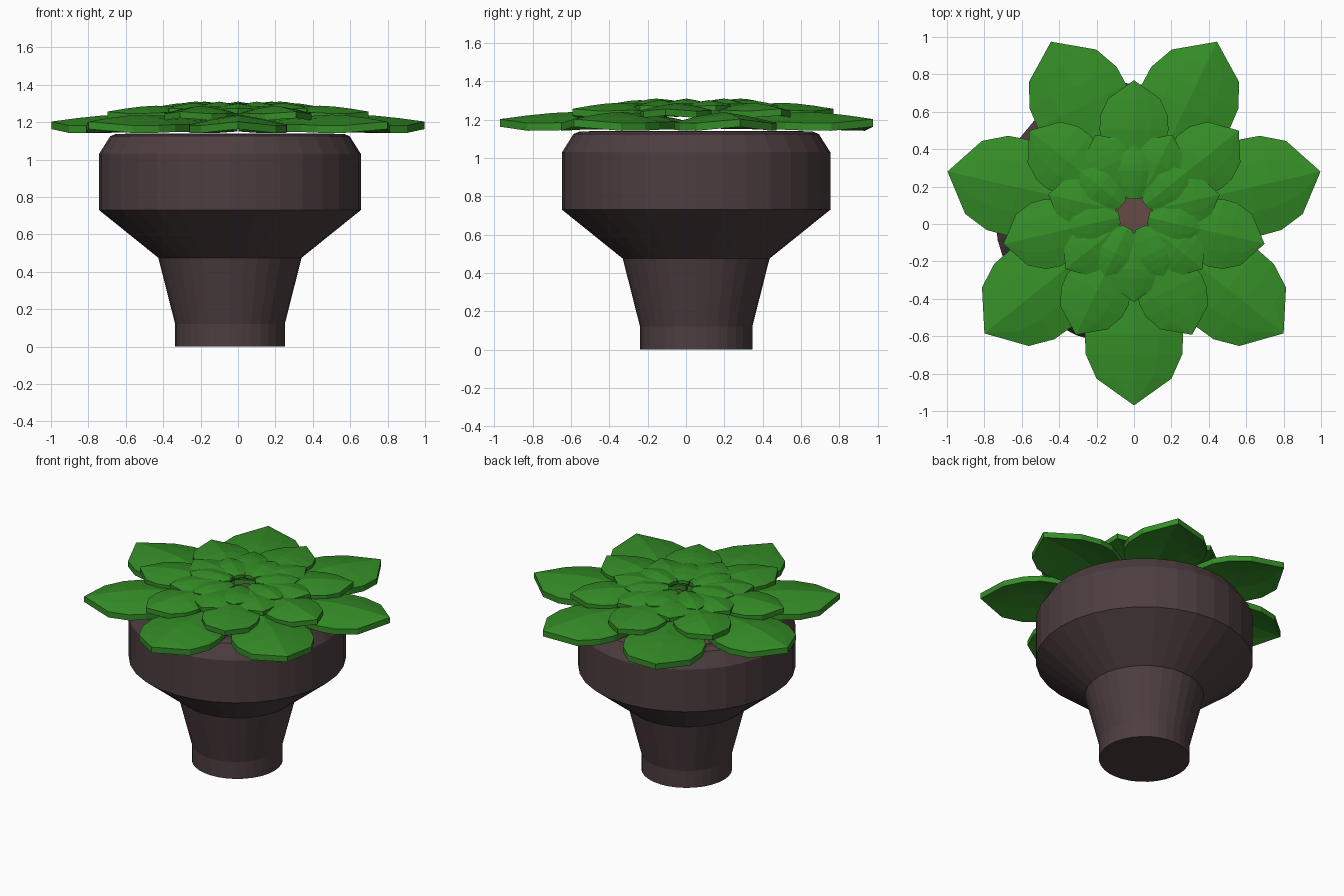
import bpy, bmesh, math
from mathutils import Matrix

if "Cube" in bpy.data.objects:
    bpy.data.objects.remove(bpy.data.objects["Cube"])


def material(name, rgb):
    m = bpy.data.materials.new(name)
    m.diffuse_color = (*rgb, 1)
    m.use_nodes = True
    m.node_tree.nodes["Principled BSDF"].inputs["Base Color"].default_value = m.diffuse_color
    return m


def make_object(name, bm, mat):
    bmesh.ops.recalc_face_normals(bm, faces=bm.faces[:])
    me = bpy.data.meshes.new(name)
    bm.to_mesh(me)
    bm.free()
    me.materials.append(mat)
    ob = bpy.data.objects.new(name, me)
    bpy.context.collection.objects.link(ob)
    return ob


def lathe(name, profile, sides, centre, mat):
    """Revolve an (r, z) profile and cap both ends."""
    bm = bmesh.new()
    rings = [[bm.verts.new((centre[0] + r * math.cos(2 * math.pi * k / sides),
                            centre[1] + r * math.sin(2 * math.pi * k / sides), z))
              for k in range(sides)] for r, z in profile]
    for a, b in zip(rings, rings[1:]):
        for k in range(sides):
            j = (k + 1) % sides
            bm.faces.new((a[k], a[j], b[j], b[k]))
    bm.faces.new(rings[0])
    bm.faces.new(rings[-1])
    return make_object(name, bm, mat)


# radius, half width, ridge height relative to the leaf crown
LEAF = [(0.20, 0.09, -0.03), (0.42, 0.20, -0.01), (0.64, 0.263, 0.0),
        (0.75, 0.258, -0.005), (0.88, 0.20, -0.018), (1.023, 0.0, -0.037)]


def leaf_ring(name, count, start, scale, base, crown, thick, mat):
    """Ring of ridged, pointed leaves, thickened downwards."""
    bm = bmesh.new()
    for i in range(count):
        rot = Matrix.Rotation(math.radians(start) + 2 * math.pi * i / count, 3, 'Z')
        rows = []
        for r, w, dz in LEAF:
            radius = max(r * scale, base) if r < 0.3 else r * scale
            cols = (-1, -0.5, 0, 0.5, 1) if w else (0,)
            row = []
            for c in cols:
                z = crown + dz * (0.5 + 0.5 * scale) - 0.2 * scale * w * abs(c) ** 1.3
                v = bm.verts.new((radius, c * w * scale, z))
                v.co = rot @ v.co
                v.co.y += 0.053
                row.append(v)
            rows.append(row)
        for a, b in zip(rows, rows[1:]):
            for k in range(4):
                if len(b) == 1:
                    bm.faces.new((a[k], b[0], a[k + 1]))
                else:
                    bm.faces.new((a[k], b[k], b[k + 1], a[k + 1]))
    for f in bm.faces:
        f.normal_update()
        if f.normal.z < 0:
            f.normal_flip()
    # lower skin and side walls
    top = bm.faces[:]
    rim = [e for e in bm.edges if e.is_boundary]
    low = {v: bm.verts.new((v.co.x, v.co.y, v.co.z - thick)) for v in bm.verts[:]}
    for f in top:
        bm.faces.new([low[v] for v in reversed(f.verts)])
    for e in rim:
        a, b = e.verts
        bm.faces.new((a, b, low[b], low[a]))
    return make_object(name, bm, mat)


clay = material("dark_clay", (0.075, 0.048, 0.052))
soil_mat = material("soil", (0.13, 0.07, 0.06))
green = material("leaf_green", (0.035, 0.27, 0.02))

# Pot and soil
POT = (-0.043, 0.053)
lathe("pot", [(0.293, 0), (0.293, 0.12), (0.383, 0.475), (0.70, 0.73),
              (0.70, 1.03), (0.64, 1.125), (0.61, 1.137)], 32, POT, clay)
lathe("soil", [(0.56, 1.12), (0.56, 1.14)], 32, POT, soil_mat)

# Rosette: alternating rings, large to small
leaf_ring("outer_leaves", 7, -90, 1.0, 0.15, 1.24, 0.04, green)
leaf_ring("second_leaves", 7, 90, 0.70, 0.13, 1.288, 0.035, green)
leaf_ring("third_leaves", 7, -90, 0.46, 0.10, 1.302, 0.028, green)
leaf_ring("inner_leaves", 7, 90, 0.36, 0.08, 1.31, 0.022, green)
